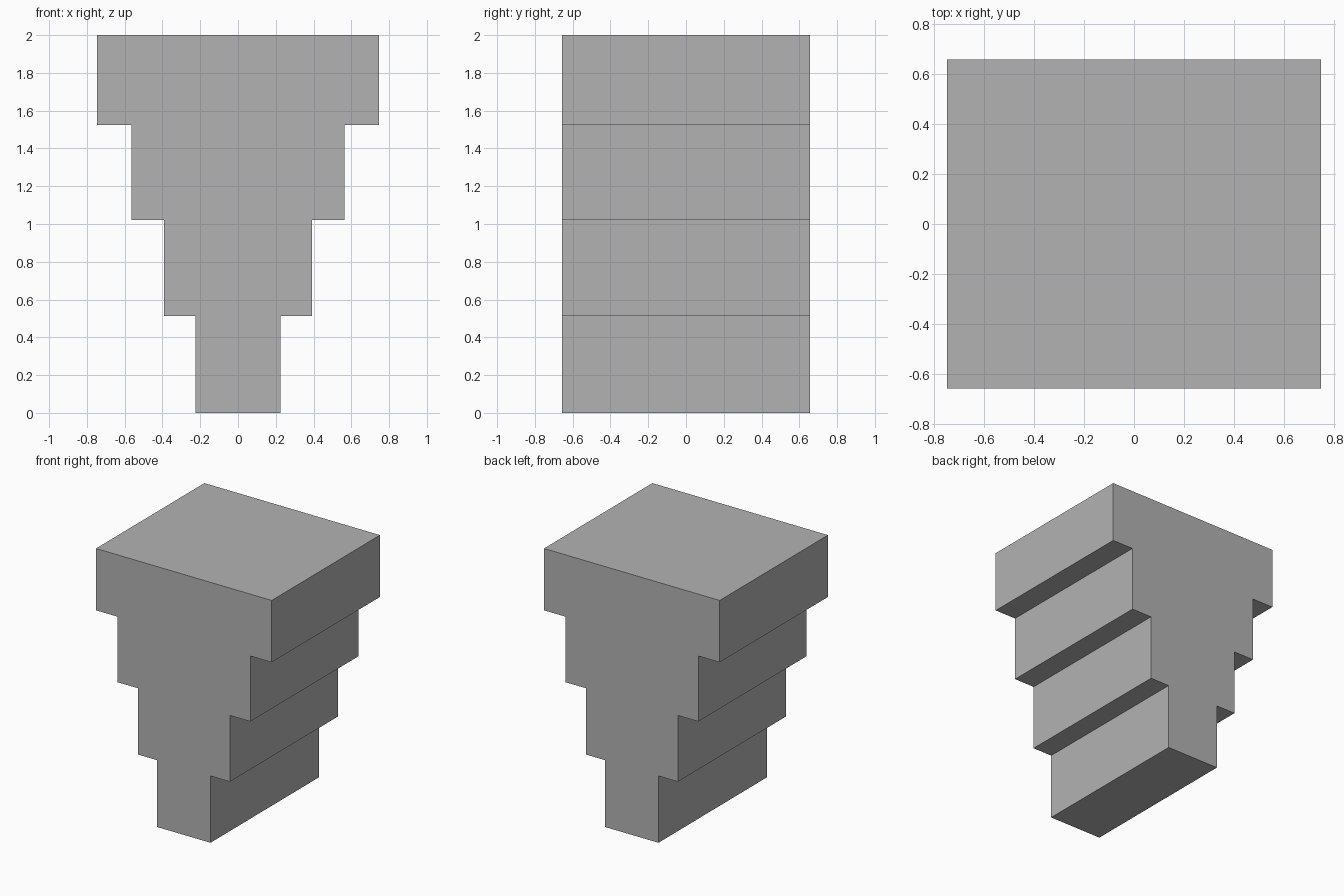
import bpy
import bmesh

cube = bpy.data.objects.get("Cube")
if cube:
    bpy.data.objects.remove(cube, do_unlink=True)

# Plain grey
GREY = (0.45, 0.45, 0.45, 1)
grey = bpy.data.materials.new("plain grey")
grey.use_nodes = True
grey.diffuse_color = GREY
grey.node_tree.nodes["Principled BSDF"].inputs["Base Color"].default_value = GREY

# Half width, bottom and top of each tier
DEPTH = 0.657
TIERS = [(0.226, 0, 0.513), (0.391, 0.513, 1.022),
         (0.565, 1.022, 1.525), (0.746, 1.525, 2)]

# Stepped outline: up the right side, then mirrored down the left
right = [(w, z) for w, low, high in TIERS for z in (low, high)]
outline = right + [(-x, z) for x, z in reversed(right)]

# Extrude the outline from front to back
bm = bmesh.new()
front = bm.faces.new([bm.verts.new((x, -DEPTH, z)) for x, z in outline])
back = bmesh.ops.extrude_face_region(bm, geom=[front], use_keep_orig=True)["geom"]
for v in back:
    if isinstance(v, bmesh.types.BMVert):
        v.co.y = DEPTH
bmesh.ops.recalc_face_normals(bm, faces=bm.faces[:])

mesh = bpy.data.meshes.new("stepped_block")
bm.to_mesh(mesh)
bm.free()
mesh.materials.append(grey)
block = bpy.data.objects.new("stepped_block", mesh)
bpy.context.collection.objects.link(block)
